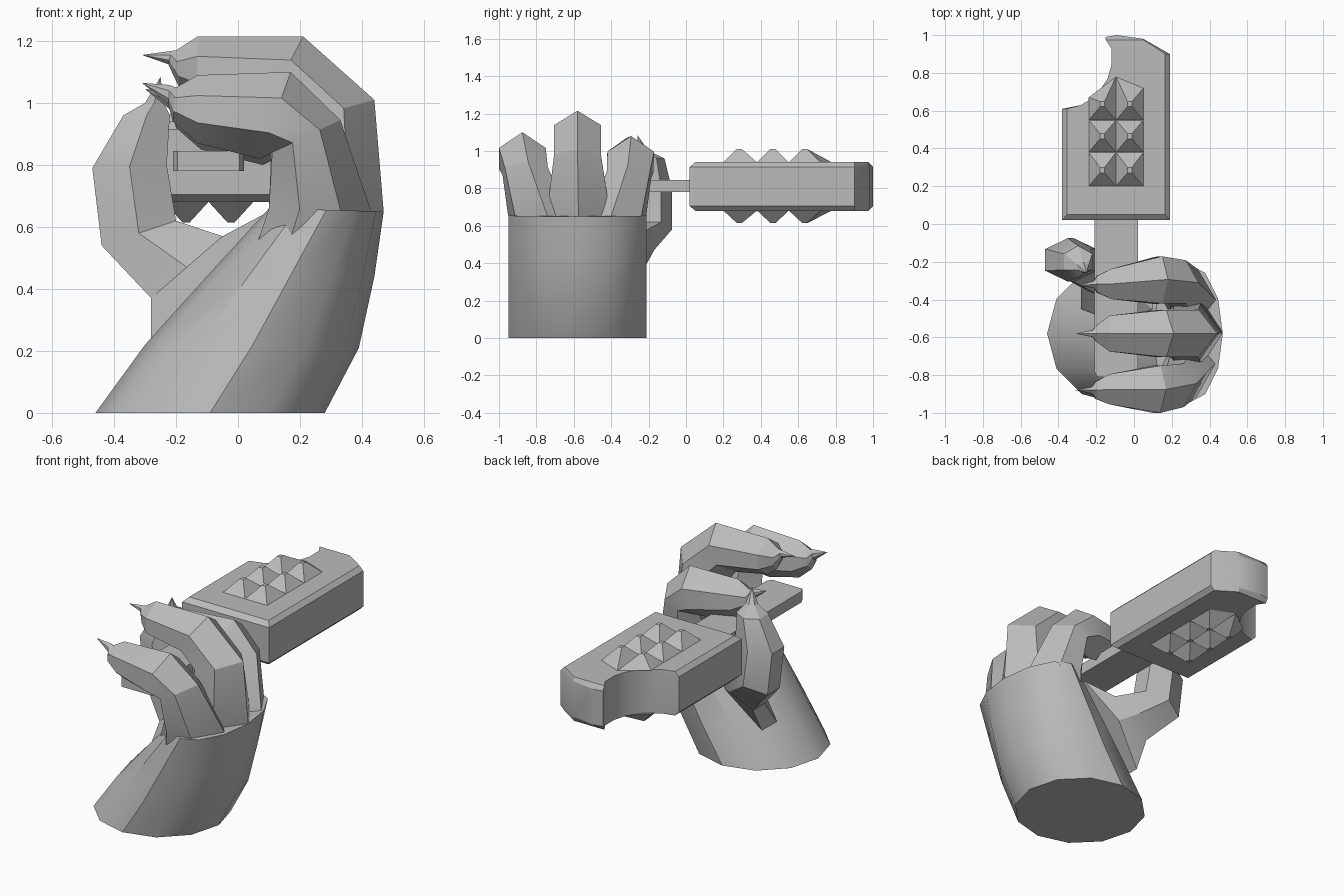
import bpy, bmesh, math
from mathutils import Vector

cube = bpy.data.objects.get("Cube")
if cube:
    bpy.data.objects.remove(cube, do_unlink=True)

grey = bpy.data.materials.new("stone grey")
grey.use_nodes = True
GREY = (0.5, 0.5, 0.5, 1)
grey.diffuse_color = GREY
grey.node_tree.nodes["Principled BSDF"].inputs["Base Color"].default_value = GREY


def loft(name, rings, smooth=25):
    """Skin a closed tube through rings of points; a one-point ring is a tip."""
    bm = bmesh.new()
    loops = [[bm.verts.new(p) for p in ring] for ring in rings]
    for a, b in zip(loops, loops[1:]):
        n = len(a)
        for i in range(n):
            j = (i + 1) % n
            if len(b) == 1:
                bm.faces.new((a[i], a[j], b[0]))
            else:
                bm.faces.new((a[i], a[j], b[j], b[i]))
    for end in (loops[0], loops[-1]):
        if len(end) > 2:
            bm.faces.new(end)
    bmesh.ops.recalc_face_normals(bm, faces=bm.faces)
    mesh = bpy.data.meshes.new(name)
    bm.to_mesh(mesh)
    bm.free()
    mesh.materials.append(grey)
    obj = bpy.data.objects.new(name, mesh)
    bpy.context.collection.objects.link(obj)
    bpy.ops.object.select_all(action="DESELECT")
    obj.select_set(True)
    bpy.context.view_layer.objects.active = obj
    bpy.ops.object.shade_smooth_by_angle(angle=math.radians(smooth))
    return obj


# Six-sided sections: (share of the way from inner to outer, sideways share)
RIDGE_OUT = ((0, 0), (.3, 1), (.7, 1), (1, 0), (.7, -1), (.3, -1))
FLAT_OUT = ((0, -.5), (0, .5), (.5, 1), (1, .5), (1, -.5), (.5, -1))


def hex_ring(inner, outer, y, w, steps=RIDGE_OUT, lean=0):
    """Section between inner and outer (x, z); lean shifts the outer side in y."""
    a = Vector((inner[0], y, inner[1]))
    b = Vector((outer[0], y + lean, outer[1]))
    return [a.lerp(b, t) + Vector((0, s * w, 0)) for t, s in steps]


def palm_ring(inner, outer):
    """Twelve-sided wrist or palm section."""
    ring = []
    for i in range(12):
        angle = math.tau * i / 12
        p = Vector(inner).lerp(Vector(outer), (1 + math.cos(angle)) / 2)
        ring.append((p.x, -.58 + .37 * math.sin(angle), p.y))
    return ring


# Wrist and palm
loft("palm", [palm_ring(*r) for r in (
    ((-.46, 0), (.28, 0)),
    ((-.30, .22), (.39, .21)),
    ((-.11, .43), (.44, .44)),
    ((.10, .66), (.47, .65)))], 35)

# Middle finger with claw, rooted inside the palm
loft("middle_finger", [hex_ring(*r) for r in (
    ((.02, .45), (.40, .42), -.58, .12),
    ((.10, .66), (.47, .65), -.575, .17),
    ((.11, .92), (.44, 1.01), -.58, .125),
    ((.08, .96), (.21, 1.215), -.58, .125),
    ((-.13, 1.0), (-.13, 1.215), -.58, .095),
    ((-.19, 1.05), (-.2, 1.17), -.58, .045),
    ((-.225, 1.125), (-.215, 1.168), -.58, .018))] + [[(-.31, -.58, 1.155)]])

# Outer fingers with claws, mirrored across the hand; the roots lean inwards
outer_rings = (
    ((.02, .42), (.36, .40), -.80, .08, .05),
    ((.10, .66), (.43, .65), -.835, .145, .095),
    ((.11, .84), (.33, .945), -.875, .115, .03),
    ((.07, .82), (.17, 1.1), -.875, .125, 0),
    ((-.13, .87), (-.13, 1.09), -.875, .08, 0),
    ((-.21, .94), (-.2, 1.05), -.88, .045, 0),
    ((-.225, .995), (-.22, 1.058), -.88, .018, 0))


def outer_finger(name, place):
    rings = [hex_ring(*r[:4], lean=r[4]) for r in outer_rings] + [[(-.31, -.88, 1.065)]]
    loft(name, [[place(*p) for p in ring] for ring in rings])


outer_finger("front_finger", lambda x, y, z: (x, y, z))
outer_finger("back_finger", lambda x, y, z: (x + .01, -1.17 - y + .08 * (x - .15), z - .02))

# Thumb with claw, joined to the palm by a web
loft("thumb", [hex_ring(*r, steps=FLAT_OUT) for r in (
    ((.10, .65), (-.28, .22), -.38, .14),
    ((-.05, .57), (-.28, .37), -.28, .11),
    ((-.2, .62), (-.44, .54), -.19, .115),
    ((-.23, .8), (-.47, .79), -.19, .115),
    ((-.22, .96), (-.37, .96), -.2, .085),
    ((-.24, 1.0), (-.3, 1.0), -.23, .03))] + [[(-.25, -.26, 1.085)]])

# Flat stick
stick = [(-.21, .1), (.02, .1), (.02, -.78), (.005, -.81), (-.195, -.81), (-.21, -.78)]
loft("stick", [[(x, y, z) for x, y in stick] for z in (.78, .845)])

# Bar with a bite out of one corner; rim chamfered top and bottom
outline = [(-.38, .02), (.19, .02), (.19, .9), (.05, .98), (-.09, 1.0),
           (-.15, .99), (-.12, .93), (-.12, .84), (-.14, .77),
           (-.2, .68), (-.28, .63), (-.38, .61)]


def inset(x, y):
    return max(-.355, min(.165, x)), max(.05, min(.975, y))


def bar_ring(z, rim):
    return [(*(inset(x, y) if rim else (x, y)), z) for x, y in outline]


loft("bar", [bar_ring(.68, True), bar_ring(.705, False),
             bar_ring(.915, False), bar_ring(.94, True)])

# Studs: two columns of blunt pyramids on both faces
for side, base, tip in (("top", .939, 1.01), ("bottom", .681, .615)):
    for col, (x0, x1) in enumerate(((-.24, -.095), (-.095, .05))):
        for row, (y0, y1) in enumerate(((.2, .38), (.38, .55), (.55, .72))):
            far = [y1, y1]
            if row == 2:
                far = [.67, .78] if col == 0 else [.78, .72]
            cx, cy = (x0 + x1) / 2, y0 + .085
            foot = [(x0, y0, base), (x1, y0, base), (x1, far[1], base), (x0, far[0], base)]
            cap = [(cx + sx * .012, cy + sy * .014, tip)
                   for sx, sy in ((-1, -1), (1, -1), (1, 1), (-1, 1))]
            loft(f"{side}_stud_{col}_{row}", [foot, cap])
